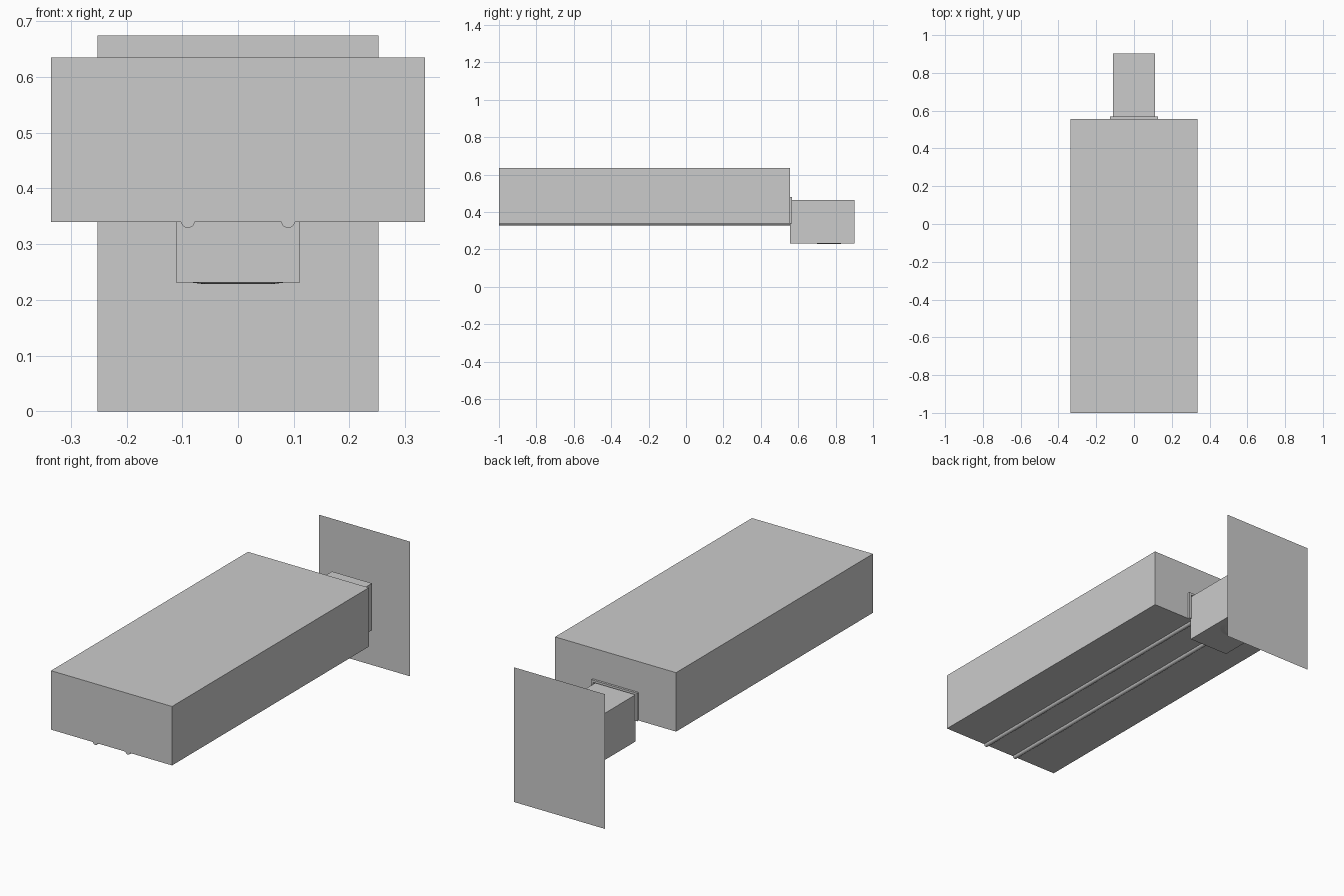
import bpy, bmesh, math

if "Cube" in bpy.data.objects:
    bpy.data.objects.remove(bpy.data.objects["Cube"], do_unlink=True)

grey = bpy.data.materials.new("plain grey")
grey.use_nodes = True
COLOUR = (0.6, 0.6, 0.6, 1)
grey.diffuse_color = COLOUR
grey.node_tree.nodes["Principled BSDF"].inputs["Base Color"].default_value = COLOUR


def finish(name, bm):
    bmesh.ops.recalc_face_normals(bm, faces=bm.faces)
    mesh = bpy.data.meshes.new(name)
    bm.to_mesh(mesh)
    bm.free()
    mesh.materials.append(grey)
    obj = bpy.data.objects.new(name, mesh)
    bpy.context.collection.objects.link(obj)
    return obj


def box(name, x, y, z):
    """Box spanning the given (low, high) ranges."""
    bm = bmesh.new()
    bmesh.ops.create_cube(bm, size=1)
    for v in bm.verts:
        v.co = [(a + b) / 2 + c * (b - a) for (a, b), c in zip((x, y, z), v.co)]
    return finish(name, bm)


def extrude_profile(name, points, y0, y1):
    """Closed x-z outline pulled along y."""
    bm = bmesh.new()
    face = bm.faces.new([bm.verts.new((x, y0, z)) for x, z in points])
    grown = bmesh.ops.extrude_face_region(bm, geom=[face])["geom"]
    verts = [v for v in grown if isinstance(v, bmesh.types.BMVert)]
    bmesh.ops.translate(bm, verts=verts, vec=(0, y1 - y0, 0))
    return finish(name, bm)


BOTTOM, BACK = 0.34, 0.557

# Main body and the rear neck
box("main_body", (-0.335, 0.335), (-1, BACK), (BOTTOM, 0.635))
box("rear_neck", (-0.111, 0.111), (BACK, 0.902), (0.231, 0.465))

# Thin arch framing the neck where it meets the body
arch = [(-0.127, BOTTOM), (-0.127, 0.481), (0.127, 0.481), (0.127, BOTTOM),
        (0.116, BOTTOM), (0.116, 0.47), (-0.116, 0.47), (-0.116, BOTTOM)]
extrude_profile("neck_frame", arch, BACK, 0.568)

# Rounded rails under the body
for side, cx in (("right", -0.09), ("left", 0.09)):
    arc = [(cx + 0.012 * math.cos(a), BOTTOM - 0.011 * math.sin(a))
           for a in (math.pi * i / 12 for i in range(13))]
    rail = extrude_profile(side + "_rail", arc, -1, BACK)
    for p in rail.data.polygons:
        p.use_smooth = len(p.vertices) == 4 and p.normal.z < -0.05

# Shallow oval lens under the neck
bm = bmesh.new()
bmesh.ops.create_cone(bm, cap_ends=True, segments=32, radius1=0.06,
                      radius2=0.091, depth=0.004)
for v in bm.verts:
    v.co.y *= 0.82
    v.co += type(v.co)((0, 0.765, 0.23))
finish("underside_lens", bm)

# Thin upright panel standing behind the neck
bm = bmesh.new()
bm.faces.new([bm.verts.new((x, 1, z)) for x, z in
              ((-0.252, 0), (-0.252, 0.674), (0.252, 0.674), (0.252, 0))])
finish("back_panel", bm)
